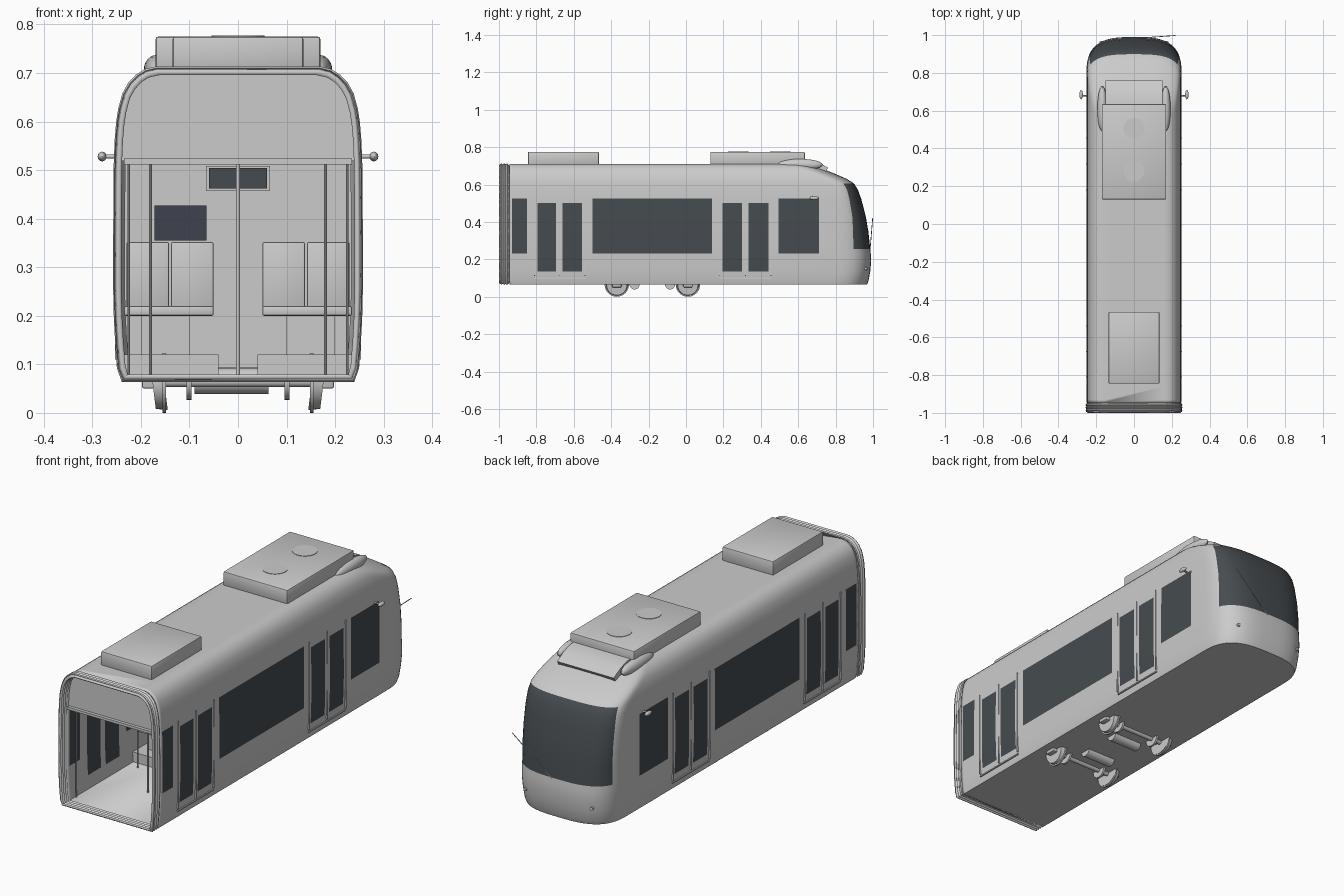
import bpy, bmesh, math
from mathutils import Vector

old = bpy.data.objects.get("Cube")
if old:
    bpy.data.objects.remove(old)


def material(name, rgb):
    m = bpy.data.materials.new(name)
    m.use_nodes = True
    m.diffuse_color = (*rgb, 1)
    m.node_tree.nodes["Principled BSDF"].inputs["Base Color"].default_value = (*rgb, 1)
    return m


GREY = material("light_grey", (0.6, 0.6, 0.6))
GLASS = material("dark_glass", (0.06, 0.071, 0.08))
SCREEN = material("navy_screen", (0.05, 0.055, 0.075))


def finish(name, bm, mats=(GREY,), angle=32):
    bmesh.ops.recalc_face_normals(bm, faces=bm.faces)
    me = bpy.data.meshes.new(name)
    bm.to_mesh(me)
    bm.free()
    for m in mats:
        me.materials.append(m)
    for p in me.polygons:
        p.use_smooth = True
    me.set_sharp_from_angle(angle=math.radians(angle))
    ob = bpy.data.objects.new(name, me)
    bpy.context.scene.collection.objects.link(ob)
    return ob


def box(name, x, y, z, mat=GREY, bevel=0):
    bm = bmesh.new()
    bmesh.ops.create_cube(bm, size=1)
    for v in bm.verts:
        v.co = [(a + b) / 2 + c * (b - a) for (a, b), c in zip((x, y, z), v.co)]
    if bevel:
        bmesh.ops.bevel(bm, geom=bm.edges[:], offset=bevel, segments=2,
                        affect='EDGES', profile=0.5)
    return finish(name, bm, (mat,))


def rod(name, a, b, r, r2=None, mat=GREY, sides=24):
    a, b = Vector(a), Vector(b)
    bm = bmesh.new()
    bmesh.ops.create_cone(bm, cap_ends=True, segments=sides, radius1=r,
                          radius2=r if r2 is None else r2, depth=(b - a).length)
    turn = (b - a).to_track_quat('Z', 'Y')
    for v in bm.verts:
        v.co = turn @ v.co + (a + b) / 2
    return finish(name, bm, (mat,))


def ball(name, centre, size):
    bm = bmesh.new()
    bmesh.ops.create_uvsphere(bm, u_segments=24, v_segments=12, radius=1)
    for v in bm.verts:
        v.co = [c + s * k for c, s, k in zip(centre, size, v.co)]
    return finish(name, bm)


def prism(name, outline, axis_range, axis):
    """Extrude a 2D outline along x (axis 0) or y (axis 1)."""
    bm = bmesh.new()
    ends = []
    for t in axis_range:
        ends.append([bm.verts.new((t, a, b) if axis == 0 else (a, t, b)) for a, b in outline])
        bm.faces.new(ends[-1])
    for i in range(len(outline)):
        bm.faces.new((ends[0][i - 1], ends[0][i], ends[1][i], ends[1][i - 1]))
    return finish(name, bm)


# Body levels: height, half width, nose tip, nose depth
LEVELS = [(.065, .238, .968, .2), (.085, .243, .976, .2), (.135, .247, .985, .2),
          (.19, .25, .99, .2), (.23, .251, .988, .2), (.255, .2515, .985, .2),
          (.35, .2515, .975, .18), (.43, .251, .961, .16), (.5, .2505, .943, .145),
          (.525, .25, .936, .14), (.57, .248, .92, .13), (.605, .245, .899, .125),
          (.63, .241, .86, .13), (.66, .233, .79, .13), (.68, .222, .74, .12),
          (.695, .208, .69, .1), (.705, .192, .65, .08), (.71, .17, .61, .06),
          (.7102, .155, .59, .05)]
REAR = -0.945
WINDOWS = [(-.93, -.85), (-.5, .14), (.495, .71)]
DOORS = [(-.795, -.695), (-.66, -.555), (.195, .30), (.335, .44)]
columns = [REAR] + sorted(y for pair in WINDOWS + DOORS for y in pair)
NOSE = 30

# Body shell: stacked U-shaped outlines, coloured by window ranges
bm = bmesh.new()
rows = []
for z, w, tip, deep in LEVELS:
    start = tip - deep
    squeeze = min(1, (start - .01 - REAR) / (columns[-1] - REAR))
    side = [(w, REAR + (y - REAR) * squeeze) for y in columns]
    nose = []
    for i in range(NOSE + 1):
        t = math.pi * i / NOSE
        c = math.cos(t)
        nose.append((math.copysign(abs(c) ** (2 / 3), c) * w,
                     start + deep * abs(math.sin(t)) ** (2 / 3)))
    ring = side + nose + [(-x, y) for x, y in reversed(side)]
    rows.append([bm.verts.new((x, y, z)) for x, y in ring])
n = len(columns)
total = len(rows[0])


def is_glass(k, z):
    if n + 4 <= k < n + NOSE - 4:
        return .255 < z < .605
    k = min(k, total - 2 - k)
    if k >= n - 1:
        return False
    y = (columns[k] + columns[k + 1]) / 2
    return (any(a < y < b for a, b in WINDOWS) and .23 < z < .525) or \
           (any(a < y < b for a, b in DOORS) and .135 < z < .5)


for j in range(len(rows) - 1):
    for k in range(total - 1):
        f = bm.faces.new((rows[j][k], rows[j][k + 1], rows[j + 1][k + 1], rows[j + 1][k]))
        f.material_index = int(is_glass(k, (LEVELS[j][0] + LEVELS[j + 1][0]) / 2))
bm.faces.new(rows[0])
bm.faces.new(rows[-1])
body = finish("body_shell", bm, (GREY, GLASS))
thick = body.modifiers.new("thickness", 'SOLIDIFY')
thick.thickness = 0.01
thick.offset = -1


# Cross-section used by the gangway and the inner walls
def section(scale):
    half = [(w * scale, .388 + (z - .388) * scale) for z, w, *_ in LEVELS[:-1]]
    return half + [(-x, z) for x, z in reversed(half)]


# Gangway bellows at the open end
bm = bmesh.new()
rings = []
for i in range(9):
    y = -1 + i * .056 / 8
    rings.append([bm.verts.new((x, y, z)) for x, z in section(.975 if i % 2 == 0 else .955)])
for a, b in zip(rings, rings[1:]):
    for i in range(len(a)):
        bm.faces.new((a[i - 1], a[i], b[i], b[i - 1]))
bellows = finish("gangway_bellows", bm)
thick = bellows.modifiers.new("thickness", 'SOLIDIFY')
thick.thickness = 0.012
thick.offset = -1

# Inner walls
prism("cab_partition", section(.93), (.59, .6), 1)
prism("gangway_lintel", [p for p in section(.955) if p[1] > .515], (-.94, -.93), 1)
box("lintel_rail", (-.235, .235), (-.955, -.925), (.512, .524))
box("display_frame", (-.066, .066), (.582, .59), (.457, .508))
box("display", (-.06, .06), (.578, .583), (.462, .504), GLASS)
box("partition_screen", (-.172, -.065), (.58, .59), (.355, .427), SCREEN)

# Roof units with fan covers and front fairing
box("rear_roof_unit", (-.135, .135), (-.845, -.465), (.705, .775), bevel=.006)
box("front_roof_unit", (-.17, .17), (.13, .635), (.705, .775), bevel=.006)
for y in (.28, .505):
    rod("roof_fan_cover", (0, y, .774), (0, y, .777), .055, sides=40)
prism("roof_fairing", [(.6, .69), (.6, .737), (.66, .733), (.71, .718), (.76, .69), (.74, .66)],
      (-.15, .15), 0)

for s in (-1, 1):
    ball("roof_side_fairing", (s * .168, .61, .706), (.026, .12, .031))
    # Mirrors
    rod("mirror_arm", (s * .24, .68, .528), (s * .28, .68, .528), .004, sides=12)
    ball("mirror", (s * .28, .685, .528), (.009, .025, .01))
    # Nose lamps
    rod("nose_lamp", (s * .17, .93, .15), (s * .176, .968, .15), .008, sides=16)
    # Door sills and edge strips
    for a, b in ((-.81, -.54), (.18, .455)):
        box("door_sill", sorted((s * .24, s * .25)), (a, b), (.096, .102))
        for y in (a, (a + b) / 2, b):
            box("door_strip", sorted((s * .245, s * .2535)), (y - .002, y + .002), (.11, .53))
    # Handrails
    for y, x in ((-.9, .225), (-.5, .18), (.16, .18), (.47, .225)):
        rod("handrail", (s * x, y, .07), (s * x, y, .515), .003, sides=10)
    # Wheel covers and seats
    box("wheel_cover", sorted((s * .04, s * .235)), (-.46, .1), (.07, .12))
    for y in (-.42, -.2, .02):
        box("seat_base", sorted((s * .05, s * .235)), (y, y + .1), (.2, .22), bevel=.004)
        box("seat_stand", sorted((s * .1, s * .2)), (y + .02, y + .08), (.115, .205))
        for x0, x1 in ((.05, .138), (.142, .23)):
            box("seat_back", sorted((s * x0, s * x1)), (y + .09, y + .11), (.2, .352), bevel=.004)
    # Wheels, brake discs and axle boxes
    for y in (-.37, .01):
        rod("wheel_tread", (s * .152, y, .065), (s * .176, y, .062), .06, .054, sides=40)
        rod("wheel_flange", (s * .148, y, .065), (s * .155, y, .065), .065, sides=40)
        rod("brake_disc", (s * .096, y, .065), (s * .106, y, .065), .038, sides=32)
        box("axle_box", sorted((s * .155, s * .198)), (y - .025, y + .025), (.05, .155), bevel=.005)

for y in (-.37, .01):
    rod("axle", (-.16, y, .065), (.16, y, .065), .012)
for y in (-.275, -.085):
    rod("traction_motor", (-.09, y, .066), (.063, y, .066), .027)

# Central poles
for y in (-.68, .3):
    rod("centre_pole", (0, y, .07), (0, y, .52), .004, sides=12)
box("centre_pole_rail", (-.18, .18), (.297, .303), (.515, .521))

# Windscreen wiper
rod("wiper_arm", (.02, .984, .25), (.22, .998, .42), .002, sides=8)
